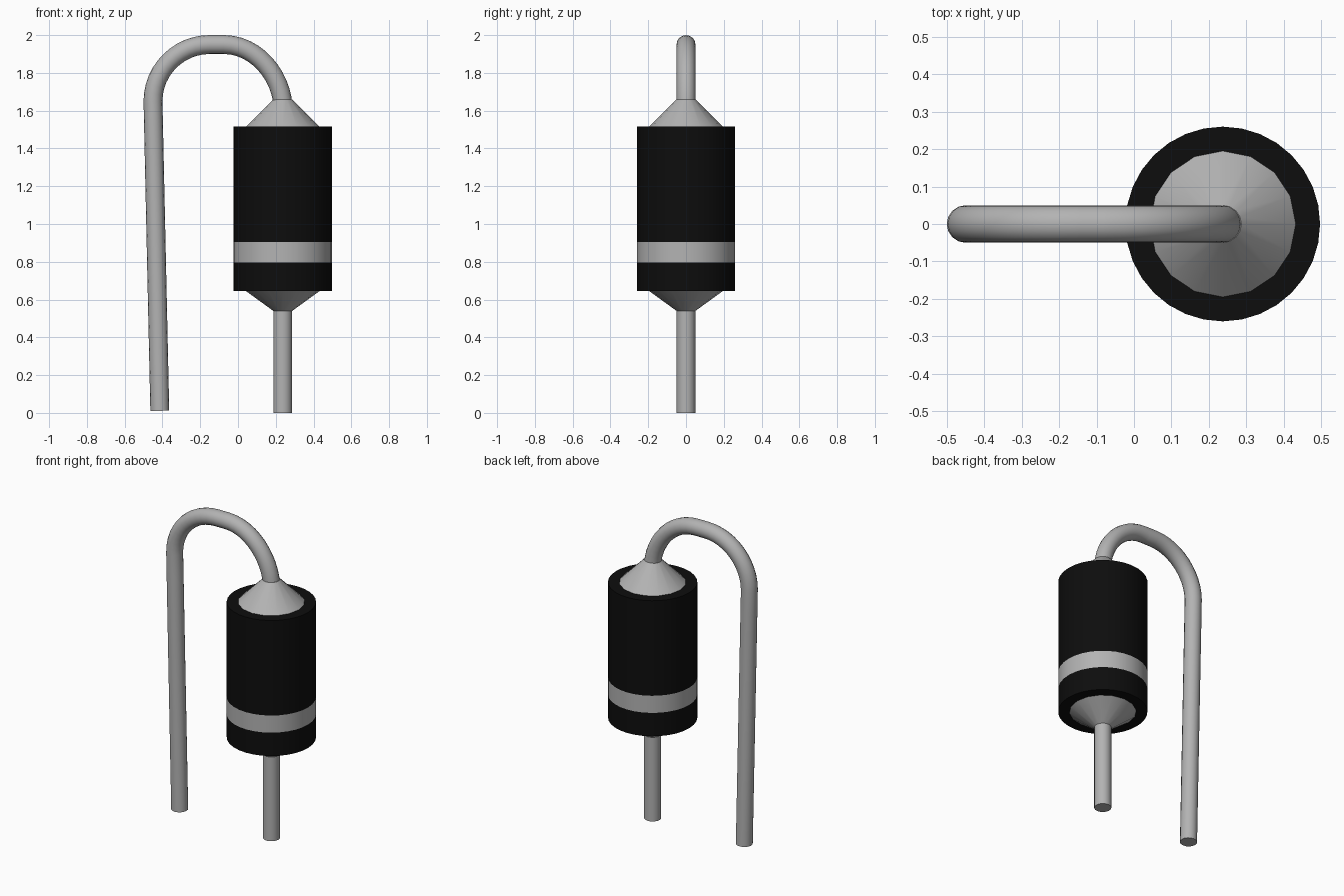
import bpy, bmesh, math
from mathutils import Vector

cube = bpy.data.objects.get("Cube")
if cube:
    bpy.data.objects.remove(cube, do_unlink=True)

AXIS_X = 0.237
WIRE_R = 0.05


def material(name, rgb, metallic=0.0):
    mat = bpy.data.materials.new(name)
    mat.use_nodes = True
    mat.diffuse_color = (*rgb, 1)
    mat.node_tree.nodes["Principled BSDF"].inputs["Base Color"].default_value = (*rgb, 1)
    return mat


black = material("black plastic", (0.004, 0.004, 0.004))
grey = material("tinned grey", (0.45, 0.45, 0.45))


def smooth(obj):
    bpy.ops.object.select_all(action='DESELECT')
    obj.select_set(True)
    bpy.context.view_layer.objects.active = obj
    bpy.ops.object.shade_smooth_by_angle(angle=math.radians(30))


def lathe(name, profile, sides, mats):
    """Closed solid of revolution from (radius, height) rings."""
    bm = bmesh.new()
    rings = []
    for r, z in profile:
        rings.append([bm.verts.new((r * math.cos(math.tau * i / sides),
                                    r * math.sin(math.tau * i / sides), z))
                      for i in range(sides)])
    for low, high in zip(rings, rings[1:]):
        for i in range(sides):
            j = (i + 1) % sides
            bm.faces.new((low[i], low[j], high[j], high[i]))
    bm.faces.new(rings[0][::-1])
    bm.faces.new(rings[-1])
    mesh = bpy.data.meshes.new(name)
    bm.to_mesh(mesh)
    bm.free()
    for mat in mats:
        mesh.materials.append(mat)
    obj = bpy.data.objects.new(name, mesh)
    obj.location.x = AXIS_X
    bpy.context.collection.objects.link(obj)
    smooth(obj)
    return obj


# Black cylinder with the polarity band as its own ring of faces
BAND = (0.795, 0.905)
body = lathe("body", [(0.26, z) for z in (0.645, *BAND, 1.515)], 32, [black, grey])
for face in body.data.polygons:
    if BAND[0] < face.center.z < BAND[1] and abs(face.normal.z) < 0.5:
        face.material_index = 1

# Tapered collars and the straight lower lead
lathe("upper_collar", [(0.195, 1.515), (WIRE_R, 1.66)], 16, [grey])
lathe("lower_collar", [(WIRE_R, 0.54), (0.195, 0.645)], 16, [grey])
lathe("lower_lead", [(WIRE_R, 0), (WIRE_R, 0.54)], 16, [grey])

# Bent upper lead: point, handle in, handle out, all in the xz plane
path = [((-0.414, 0.011), (-0.413, 0), (-0.426, 0.55)),
        ((-0.45, 1.65), (-0.438, 1.1), (-0.45, 1.815)),
        ((-0.15, 1.95), (-0.315, 1.95), (-0.12, 1.95)),
        ((-0.075, 1.95), (-0.1, 1.95), (0.095, 1.95)),
        ((0.239, 1.62), (0.229, 1.79), (0.239, 1.6))]
curve = bpy.data.curves.new("upper_lead_path", 'CURVE')
curve.dimensions = '3D'
curve.bevel_depth = WIRE_R
curve.bevel_resolution = 6
curve.resolution_u = 12
curve.use_fill_caps = True
spline = curve.splines.new('BEZIER')
spline.bezier_points.add(len(path) - 1)
for point, (co, left, right) in zip(spline.bezier_points, path):
    point.handle_left_type = point.handle_right_type = 'FREE'
    point.co, point.handle_left, point.handle_right = (
        Vector((x, 0, z)) for x, z in (co, left, right))
curve.materials.append(grey)
lead = bpy.data.objects.new("upper_lead", curve)
bpy.context.collection.objects.link(lead)
bpy.ops.object.select_all(action='DESELECT')
lead.select_set(True)
bpy.context.view_layer.objects.active = lead
bpy.ops.object.convert(target='MESH')
smooth(bpy.context.view_layer.objects.active)
